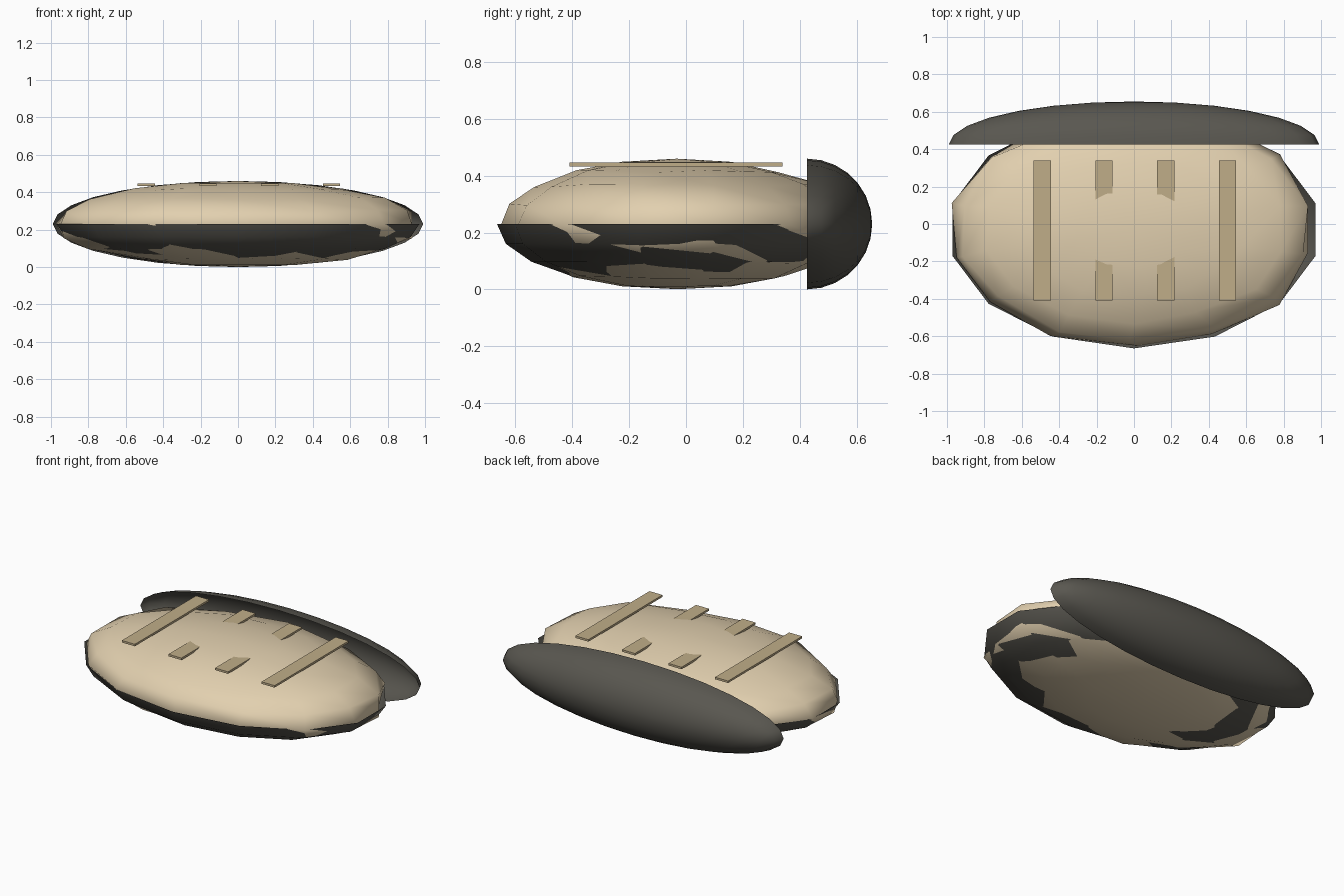
import bpy, bmesh, math, random
from mathutils import Matrix, Vector

if "Cube" in bpy.data.objects:
    bpy.data.objects.remove(bpy.data.objects["Cube"])

random.seed(4)


def material(name, color):
    m = bpy.data.materials.new(name)
    m.diffuse_color = (*color, 1)
    m.use_nodes = True
    m.node_tree.nodes["Principled BSDF"].inputs["Base Color"].default_value = m.diffuse_color
    return m


dark = material("dark_shell", (0.10, 0.095, 0.08))
cream = material("cream_flesh", (0.76, 0.63, 0.43))
tan = material("tan_ridge", (0.53, 0.42, 0.25))


def finish(bm, name, mat, smooth=True):
    me = bpy.data.meshes.new(name)
    bm.to_mesh(me)
    bm.free()
    me.materials.append(mat)
    for p in me.polygons:
        p.use_smooth = smooth
    ob = bpy.data.objects.new(name, me)
    bpy.context.collection.objects.link(ob)
    return ob


def ellipsoid(segs, rings):
    bm = bmesh.new()
    bmesh.ops.create_uvsphere(bm, u_segments=segs, v_segments=rings, radius=1)
    return bm


def open_half(bm):
    # keep only the lower, bowl-shaped half
    top = [v for v in bm.verts if v.co.z > 0.001]
    bmesh.ops.delete(bm, geom=top, context='VERTS')


# lower shell: open bowl
bm = ellipsoid(14, 10)
open_half(bm)
bm.transform(Matrix.Translation((0, -0.03, 0.23)) @ Matrix.Diagonal((0.995, 0.635, 0.226, 1)))
finish(bm, "lower_shell", dark)

# raised back shell: open bowl turned so its rim faces the front
bm = ellipsoid(28, 14)
open_half(bm)
bm.transform(Matrix.Translation((0, 0.425, 0.23)) @ Matrix.Diagonal((0.99, 0.23, 0.23, 1))
             @ Matrix.Rotation(math.radians(90), 4, 'X'))
finish(bm, "back_shell", dark)

# body: slightly irregular ellipsoid that pokes through the lower shell
bm = ellipsoid(14, 10)
for v in bm.verts:
    pole = abs(v.co.z) > 0.9
    k = 0.004 if pole else 0.025
    v.co += Vector([random.uniform(-k, k) for _ in range(3)])
    v.co.x = max(-1.0, min(0.935, v.co.x))
bm.transform(Matrix.Translation((0, -0.03, 0.23)) @ Matrix.Diagonal((0.995, 0.625, 0.23, 1)))
for v in bm.verts:
    v.co.z = max(0.0, v.co.z)
finish(bm, "body", cream)

# four flat ridges across the top
for i, x in enumerate((-0.49, -0.16, 0.17, 0.50)):
    bm = bmesh.new()
    bmesh.ops.create_cube(bm, size=1)
    bm.transform(Matrix.Translation((x, -0.035, 0.439)) @ Matrix.Diagonal((0.092, 0.75, 0.013, 1)))
    finish(bm, f"ridge_{i + 1}", tan, False)
